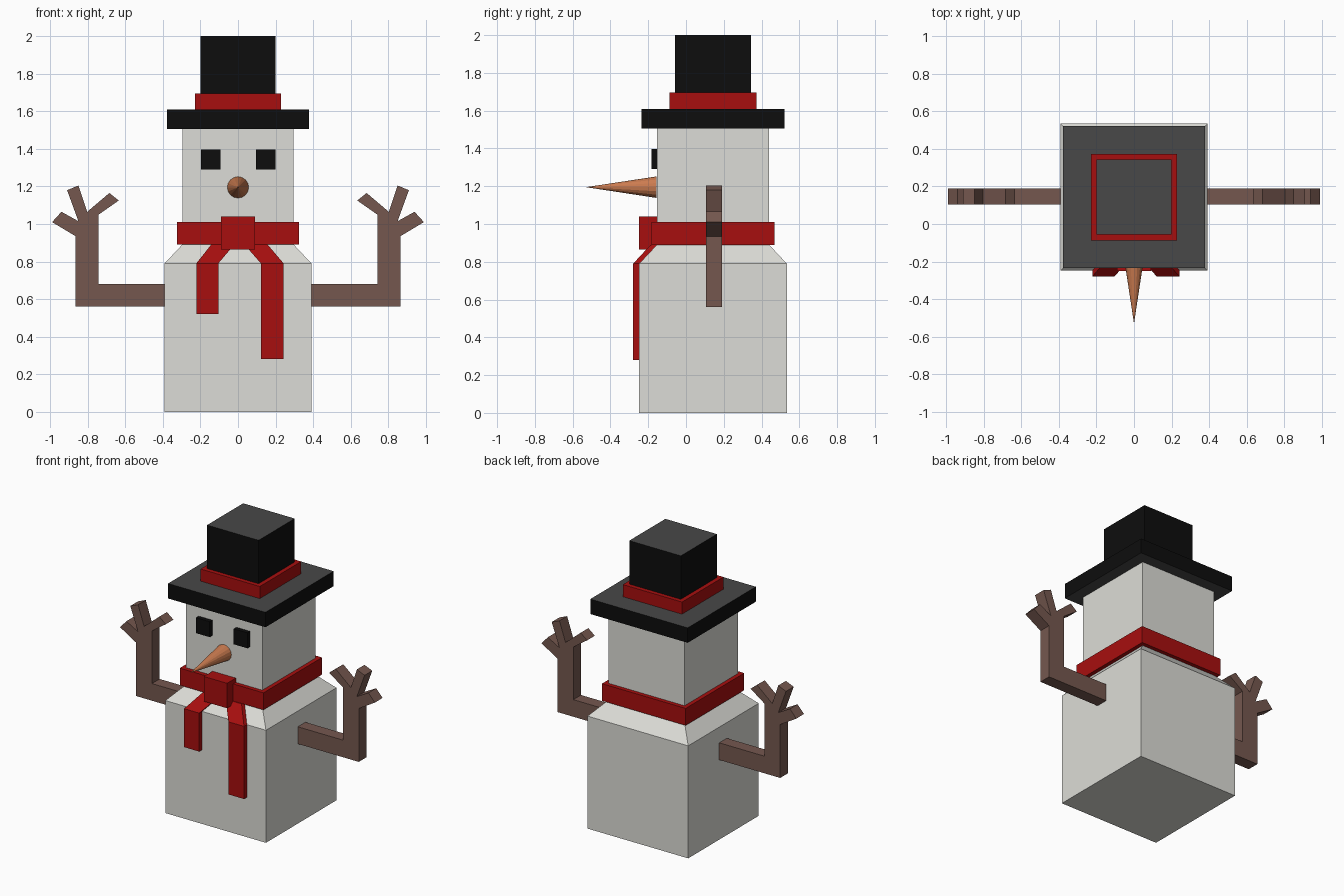
import bpy, bmesh, math
from mathutils import Matrix

if "Cube" in bpy.data.objects:
    bpy.data.objects.remove(bpy.data.objects["Cube"], do_unlink=True)

YC = 0.143  # depth of the body axis


def material(name, r, g, b):
    m = bpy.data.materials.new(name)
    m.use_nodes = True
    m.diffuse_color = (r, g, b, 1)
    m.node_tree.nodes["Principled BSDF"].inputs["Base Color"].default_value = (r, g, b, 1)
    return m


snow = material("snow white", 0.72, 0.72, 0.68)
black = material("hat black", 0.004, 0.004, 0.004)
grey = material("hat grey", 0.065, 0.065, 0.065)
red = material("scarf red", 0.39, 0.0045, 0.0045)
brown = material("branch brown", 0.178, 0.097, 0.078)
orange = material("carrot orange", 0.6, 0.2, 0.08)


def finish(name, bm, *mats):
    bmesh.ops.recalc_face_normals(bm, faces=bm.faces)
    mesh = bpy.data.meshes.new(name)
    for m in mats:
        mesh.materials.append(m)
    if len(mats) > 1:  # second colour on level faces
        for f in bm.faces:
            f.material_index = int(abs(f.normal.z) > 0.5)
    bm.to_mesh(mesh)
    bm.free()
    ob = bpy.data.objects.new(name, mesh)
    bpy.context.collection.objects.link(ob)
    return ob


def loft(name, rings, *mats):
    """Stack rectangles given as (x0, x1, y0, y1, z)."""
    bm = bmesh.new()
    loops = [[bm.verts.new(p) for p in ((a, c, z), (b, c, z), (b, d, z), (a, d, z))]
             for a, b, c, d, z in rings]
    for lo, hi in zip(loops, loops[1:]):
        for i in range(4):
            j = (i + 1) % 4
            bm.faces.new((lo[i], lo[j], hi[j], hi[i]))
    bm.faces.new(loops[0])
    bm.faces.new(loops[-1])
    return finish(name, bm, *mats)


def square(half, z):
    return (-half, half, YC - half, YC + half, z)


def block(name, half, z0, z1, *mats):
    return loft(name, [square(half, z0), square(half, z1)], *mats)


# Snow body, head, scarf and hat share one axis
loft("body", [square(0.391, 0), square(0.391, 0.79), square(0.297, 0.89)], snow)
block("head", 0.296, 0.89, 1.505, snow)
block("scarf_wrap", 0.325, 0.89, 1.01, red)
block("hat_brim", 0.378, 1.505, 1.61, black, grey)
block("hat_band", 0.23, 1.61, 1.695, red)
block("hat_crown", 0.2, 1.61, 2.0, black, grey)

# Scarf knot and hanging tails
loft("scarf_knot", [(-0.09, 0.09, -0.25, -0.15, z) for z in (0.865, 1.04)], red)
for name, low, foot, top in (("right", 0.52, (-0.222, -0.105), (-0.143, -0.02)),
                             ("left", 0.28, (0.122, 0.243), (0.035, 0.158))):
    loft("scarf_tail_" + name, [(*foot, -0.28, -0.248, low),
                                (*foot, -0.28, -0.248, 0.79),
                                (*top, -0.187, -0.15, 0.89)], red)

# Eyes
for name, x in (("right", -0.145), ("left", 0.148)):
    loft("eye_" + name, [(x - 0.053, x + 0.053, -0.183, -0.15, z) for z in (1.29, 1.398)], black)

# Carrot nose
bm = bmesh.new()
bmesh.ops.create_cone(bm, cap_ends=True, segments=16, radius1=0.057, radius2=0, depth=0.375,
                      matrix=Matrix.Translation((0, -0.3425, 1.195)) @ Matrix.Rotation(math.pi / 2, 4, 'X'))
finish("nose", bm, orange)

# Branch arms: one flat outline with three twigs, extruded in depth
outline = [(0.38, 0.56), (0.865, 0.56), (0.865, 0.935), (0.99, 1.01), (0.94, 1.065),
           (0.85, 1.015), (0.91, 1.18), (0.85, 1.205), (0.803, 1.065),
           (0.685, 1.165), (0.635, 1.125), (0.742, 1.05), (0.742, 0.68), (0.38, 0.68)]
for name, side in (("right", -1), ("left", 1)):
    bm = bmesh.new()
    face = bm.faces.new([bm.verts.new((side * x, 0.105, z)) for x, z in outline])
    ext = bmesh.ops.extrude_face_region(bm, geom=[face], use_keep_orig=True)
    moved = [g for g in ext["geom"] if isinstance(g, bmesh.types.BMVert)]
    bmesh.ops.translate(bm, verts=moved, vec=(0, 0.085, 0))
    finish("branch_arm_" + name, bm, brown)
